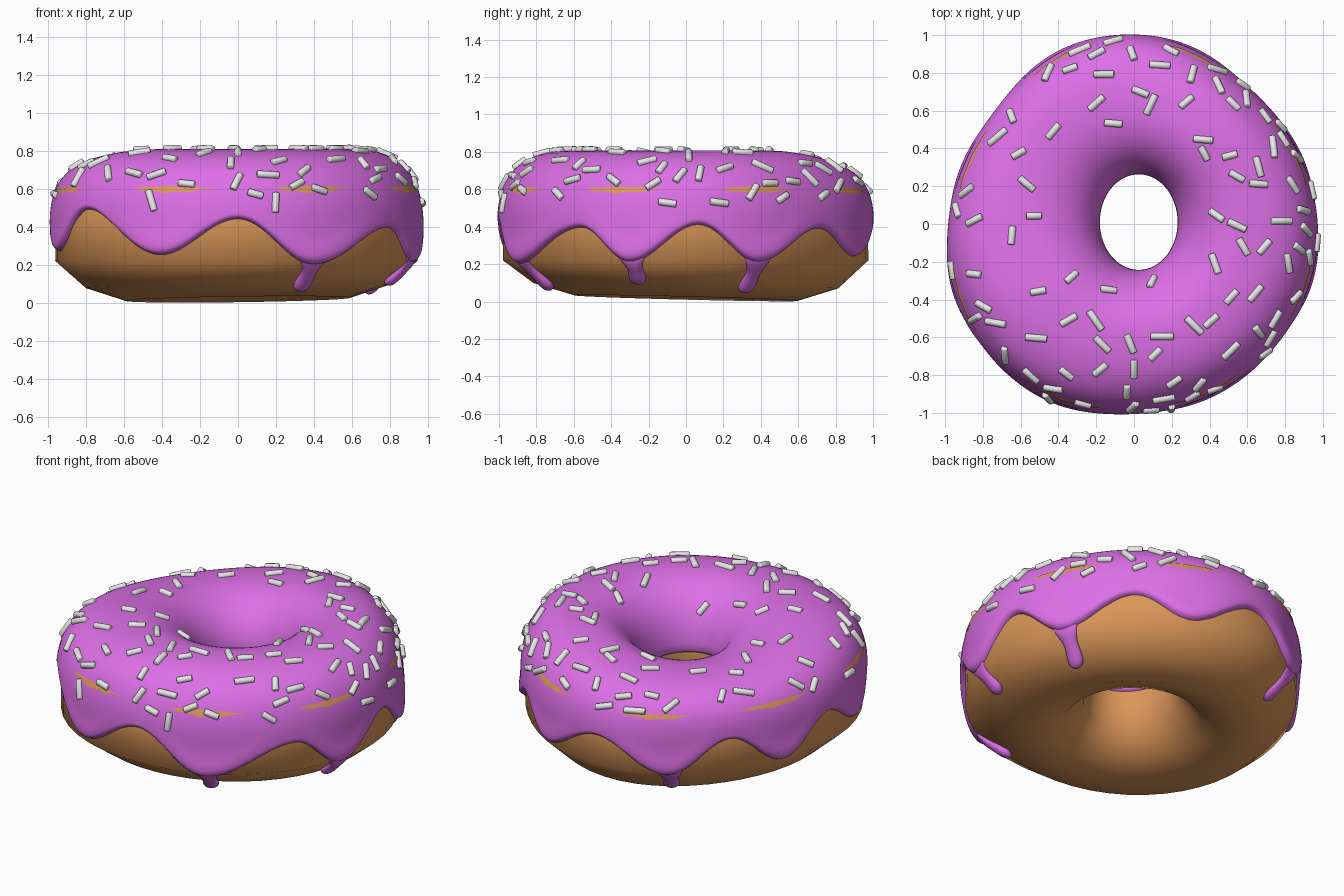
import bpy, bmesh, math, random
from mathutils import Vector, Matrix

if "Cube" in bpy.data.objects:
    bpy.data.objects.remove(bpy.data.objects["Cube"])

random.seed(7)
R = 0.59            # radius of the ring's centre line
ZC = 0.41           # height of the ring's centre line
N_OUT, N_IN = 2.5, 2.1


def material(name, rgb):
    m = bpy.data.materials.new(name)
    m.diffuse_color = (*rgb, 1)
    m.use_nodes = True
    m.node_tree.nodes["Principled BSDF"].inputs["Base Color"].default_value = m.diffuse_color
    return m


dough_mat = material("baked dough", (0.71, 0.31, 0.10))
icing_mat = material("pink icing", (0.74, 0.165, 0.82))
sprinkle_mat = material("white sprinkle", (0.8, 0.8, 0.8))


def place(r, a, z):
    """Ring coordinates to space; a = 0 is the front. Adds the uneven hand-made shape."""
    t = max(0.0, (R - r) / 0.385)
    c = math.cos(a - math.radians(315))           # fuller front left, flatter back right
    b = max(0.0, math.cos(a - math.radians(225)))  # lower back left
    f = max(0.0, math.cos(a - math.radians(236)))  # flatter back left
    k = max(0.0, math.cos(a - math.radians(180)))  # fuller back
    w = min(1.0, max(0.0, (r - R) / 0.3))
    up = max(0.0, (z - ZC) / 0.4)
    r += w * (0.05 * c * abs(c) ** 3 - 0.04 * f ** 6 + 0.022 * k ** 6)
    z += up * (-0.002 - 0.09 * b ** 1.7) * (1 - 0.8 * w * (1 - up))
    return Vector((r * math.sin(a) + 0.025 * t,
                   -1.01 * r * math.cos(a) - 0.045 * t * math.cos(a) + 0.01 * t, z))


def loft(name, rows, mat, loop=True):
    """Skin closed rings of points; loop also joins the last ring to the first."""
    bm = bmesh.new()
    vs = [[bm.verts.new(p) for p in row] for row in rows]
    n = len(rows[0])
    for i in range(len(rows) if loop else len(rows) - 1):
        a, b = vs[i], vs[(i + 1) % len(rows)]
        for j in range(n):
            k = (j + 1) % n
            bm.faces.new((a[j], a[k], b[k], b[j]))
    if not loop:
        bm.faces.new(vs[0])
        bm.faces.new(vs[-1])
    return finish(name, bm, mat)


def finish(name, bm, mat):
    bmesh.ops.recalc_face_normals(bm, faces=bm.faces)
    me = bpy.data.meshes.new(name)
    bm.to_mesh(me)
    bm.free()
    for p in me.polygons:
        p.use_smooth = True
    me.materials.append(mat)
    ob = bpy.data.objects.new(name, me)
    bpy.context.collection.objects.link(ob)
    return ob


def icing_arc(th):
    """Icing cross-section: 0 = outside, pi/2 = top, pi = in the hole."""
    c, s = math.cos(th), math.sin(th)
    n = N_OUT if c > 0 else N_IN
    a = 0.395 if c > 0 else 0.385
    return R + math.copysign(a * abs(c) ** (2 / n), c), ZC + 0.4 * max(s, 0) ** (2 / n)


def outer_radius(z):
    k = max(0.0, (z - ZC) / 0.4)
    return R + 0.395 * (1 - k ** N_OUT) ** (1 / N_OUT)


# Dough: coarse twelve-sided section that just pokes through the icing at z = 0.6
SEG = 48
section = [(0.957, 0.22), (0.957, 0.605), (0.80, 0.735), (0.59, 0.785), (0.40, 0.72),
           (0.28, 0.60), (0.225, 0.41), (0.26, 0.22), (0.38, 0.08), (0.59, 0.018), (0.80, 0.085)]
rows = []
for i, (r, z) in enumerate(section):
    row = []
    for j in range(SEG):
        a = 2 * math.pi * j / SEG
        rr, zz = r, z
        if i == 1:
            rr = outer_radius(z) + 0.003 + 0.007 * math.cos(8 * (a - math.radians(24)))
        if z < 0.1:
            zz = z - 0.017 * math.cos(a - math.radians(209))
        row.append(place(rr, a, zz))
    rows.append(row)
loft("dough", rows, dough_mat)

# Icing: wavy lower edge given by (angle, height) turning points
WAVE = [(0, .44), (24, .2), (55, .395), (72, .21), (94, .41), (114, .21), (140, .39), (160, .24),
        (184, .41), (209, .21), (231, .41), (251, .22), (271, .42), (289, .27), (309, .49),
        (336, .25), (360, .44)]


def low_edge(deg):
    for (a0, z0), (a1, z1) in zip(WAVE, WAVE[1:]):
        if a0 <= deg <= a1:
            t = (deg - a0) / (a1 - a0)
            return z0 + (z1 - z0) * (1 - math.cos(math.pi * t)) / 2


Z_JOIN = 0.53
TH0 = math.asin(((Z_JOIN - ZC) / 0.4) ** (N_OUT / 2))
ISEG, SIDE, ARC = 192, 12, 30
rows = []
for i in range(SIDE):
    row = []
    for j in range(ISEG):
        deg = 360 * j / ISEG
        zl = low_edge(deg)
        z = zl + (Z_JOIN - zl) * (i / SIDE) ** 1.7
        d = min((z - zl) / 0.03, 1)
        bead = 0.012 * max(0, (0.4 - zl) / 0.2) * math.exp(-((z - zl - 0.06) / 0.06) ** 2)
        r = 0.94 + (outer_radius(z) + bead - 0.94) * math.sqrt(1 - (1 - d) ** 2)
        row.append(place(r, math.radians(deg), z))
    rows.append(row)
TH1 = math.pi - 0.06
arc = [icing_arc(TH0 + (TH1 - TH0) * i / ARC) for i in range(ARC + 1)]
for r, z in arc + [(0.216, 0.422), (0.26, 0.415)]:      # ends in a lip tucked into the dough
    rows.append([place(r, 2 * math.pi * j / ISEG, z) for j in range(ISEG)])
loft("icing", rows, icing_mat)

# Drips: flattened beads running down and under the dough
SHAPE = [(0, .10, .012), (.2, .08, .02), (.36, .055, .024), (.52, .04, .026), (.7, .047, .03),
         (.86, .05, .032), (.95, .036, .024), (1, .008, .006)]
for n, (deg, reach) in enumerate([(24, 1.15), (72, .9), (114, 1.25), (209, 1.1)]):
    a = math.radians(deg)
    side = Vector((math.cos(a), math.sin(a), 0))
    rows = []
    for t, w, h in SHAPE:
        s = t * (0.07 + 0.21 * reach)             # distance along the dough
        if s < 0.07:
            r, z, nrm = 0.96, 0.29 - s, (1, 0)
        else:
            r, z, nrm = 0.96 - (s - 0.07) * 0.76, 0.22 - (s - 0.07) * 0.65, (0.65, -0.76)
        c = place(r, a, z) + side * 0.012 * math.sin(3 * t)
        out = Vector((math.sin(a) * nrm[0], -math.cos(a) * nrm[0], nrm[1]))
        rows.append([c + side * w * math.cos(u) + out * h * math.sin(u)
                     for u in [2 * math.pi * k / 14 for k in range(14)]])
    drip = loft("icing_drip_%d" % (n + 1), rows, icing_mat, loop=False)
    sub = drip.modifiers.new("smooth", 'SUBSURF')
    sub.levels = sub.render_levels = 1

# Sprinkles: short rods lying on the icing; x, y and heading of the ones on top
TOP = [(-.2, .9, 28), (-.01, .9, -70), (-.16, .79, 0), (-.34, .82, 20), (-.2, .64, 42), (-.43, .49, 50),
       (-.61, .37, 30), (-.57, .21, -40), (-.53, .04, 0), (-.645, -.06, 85), (-.34, -.27, 42),
       (-.51, -.355, 10), (-.35, -.51, 30), (-.52, -.6, -5), (-.36, -.79, -38), (-.18, -.77, 40),
       (-.17, -.635, -45), (-.21, -.51, -55), (-.02, -.635, -68), (0, -.77, 90), (.15, -.595, 0),
       (.115, -.69, 45), (.32, -.535, -45), (.41, -.51, 42), (-.155, -.34, -8), (.085, -.31, 62),
       (.035, .7, -22), (.09, .63, 65), (.28, .645, 40), (.45, .73, -65), (.31, .79, 75),
       (-.115, .53, -5), (.37, .445, -5), (.375, .37, -62), (.51, .36, 15), (.545, .25, -30),
       (.66, .3, -75), (.66, .21, -5), (.44, .04, -35), (.545, -.01, -25), (.58, -.12, -60),
       (.69, -.12, 50), (.78, .015, 0), (.43, -.21, -70), (.52, -.385, 48), (.645, -.365, 50),
       (.75, -.5, 60), (-.735, -.52, -10)]
bm = bmesh.new()
spots = []


def sprinkle(th, a, heading=None):
    r, z = icing_arc(th)
    p = place(r, a, z)
    du = (place(r, a + 0.01, z) - p).normalized()
    r2, z2 = icing_arc(th + 0.01)
    nrm = du.cross(place(r2, a, z2) - p).normalized()
    if nrm.dot(p - place(R, a, ZC)) < 0:
        nrm.negate()
    if heading is None:
        axis = Matrix.Rotation(random.uniform(0, math.pi), 3, nrm) @ du
    else:
        h = math.radians(heading)
        axis = Vector((math.cos(h), math.sin(h), 0))
        axis.z = -axis.dot(nrm) / nrm.z
    rot = axis.to_track_quat('Z', 'Y').to_matrix().to_4x4()
    bmesh.ops.create_cone(bm, cap_ends=True, segments=12, radius1=0.019, radius2=0.019,
                          depth=random.uniform(0.08, 0.125),
                          matrix=Matrix.Translation(p + nrm * 0.003) @ rot)
    spots.append(p)


for x, y, heading in TOP:
    a = math.atan2(x, -y)
    th = min((0.15 + 0.01 * k for k in range(260)),
             key=lambda t: (place(icing_arc(t)[0], a, 0).xy - Vector((x, y))).length)
    sprinkle(th, a, heading)
for _ in range(5000):                              # the rest, scattered round the shoulder
    if len(spots) >= 98:
        break
    th, a = random.uniform(0.2, 1.0), random.uniform(0, 2 * math.pi)
    r, z = icing_arc(th)
    if (random.random() > 0.7 + 0.3 * math.sin(a) or (z < 0.62 and random.random() < 0.6)
            or any((place(r, a, z) - q).length < 0.1 for q in spots)):
        continue
    sprinkle(th, a)
caps = [e for e in bm.edges if len(e.link_faces) == 2 and e.calc_face_angle() > 1]
bmesh.ops.bevel(bm, geom=caps, offset=0.005, segments=2, affect='EDGES', profile=0.5)
sprinkles = finish("sprinkles", bm, sprinkle_mat)
bpy.context.view_layer.objects.active = sprinkles
sprinkles.select_set(True)
bpy.ops.object.shade_smooth_by_angle(angle=math.radians(50))
